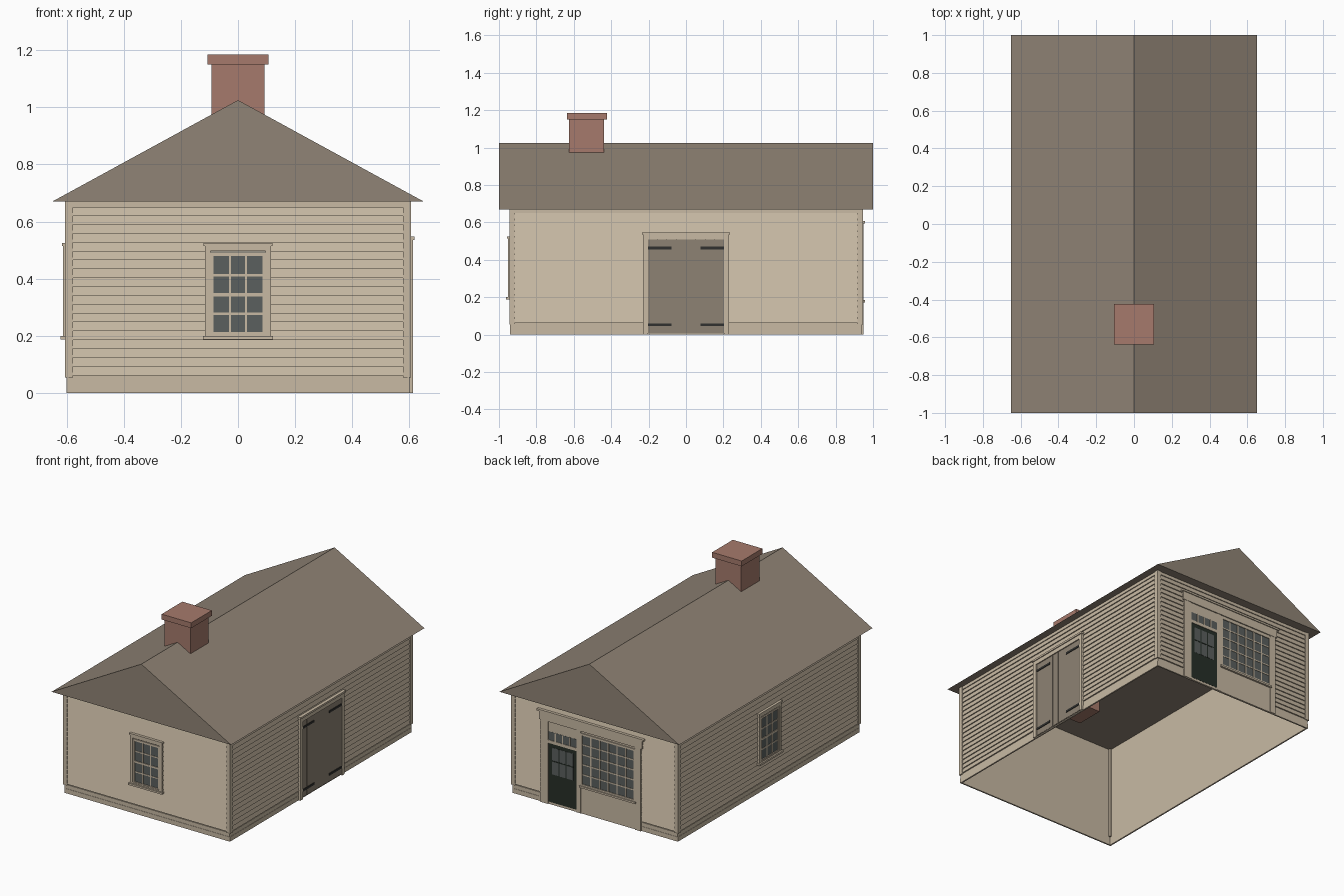
import bpy, bmesh, math
from mathutils import Matrix, Vector

cube = bpy.data.objects.get("Cube")
if cube:
    bpy.data.objects.remove(cube, do_unlink=True)


def material(name, rgb):
    m = bpy.data.materials.new(name)
    m.use_nodes = True
    m.diffuse_color = (*rgb, 1)
    node = m.node_tree.nodes["Principled BSDF"]
    node.inputs["Base Color"].default_value = (*rgb, 1)
    node.inputs["Roughness"].default_value = 0.9
    return m


TAN = material("tan paint", (0.58, 0.49, 0.37))
ROOF = material("brown shingle", (0.28, 0.23, 0.18))
BRICK = material("red brick", (0.38, 0.195, 0.15))
GLASS = material("grey glass", (0.105, 0.117, 0.112))
PLANK = material("grey brown planks", (0.27, 0.225, 0.172))
GREEN = material("dark green paint", (0.02, 0.028, 0.021))
IRON = material("black iron", (0.03, 0.03, 0.028))

# House half sizes and eave height
HX, HY, EAVE = 0.6, 0.94, 0.67
SKIN = -0.007  # depth of the wall sheet behind the nominal wall plane


def finish(name, bm, mat):
    mesh = bpy.data.meshes.new(name)
    bmesh.ops.recalc_face_normals(bm, faces=bm.faces)
    bm.to_mesh(mesh)
    bm.free()
    mesh.materials.append(mat)
    ob = bpy.data.objects.new(name, mesh)
    bpy.context.collection.objects.link(ob)
    return ob


def add_box(bm, lo, hi):
    lo, hi = Vector(lo), Vector(hi)
    mat = Matrix.Translation((lo + hi) / 2) @ Matrix.Diagonal((*(hi - lo), 1))
    return bmesh.ops.create_cube(bm, size=1, matrix=mat)["verts"]


class Wall:
    """Places boxes on one wall: u runs to the viewer's right, d points outward."""

    def __init__(self, name, turn, half, dist):
        self.name, self.half, self.dist = name, half, dist
        self.rot = Matrix.Rotation(turn * math.pi / 2, 4, "Z")

    def build(self, part, boxes, mat, taper=0):
        bm = bmesh.new()
        for u0, u1, z0, z1, d in boxes:
            verts = add_box(bm, (u0, -self.dist - d, z0), (u1, -self.dist - SKIN, z1))
            for v in verts:
                if taper and v.co.z > (z0 + z1) / 2 and v.co.y < -self.dist:
                    v.co.y += taper
        bm.transform(self.rot)
        return finish(self.name + "_" + part, bm, mat)


def border(u0, u1, z0, z1, w, d):
    """Four boards framing a rectangle from the inside."""
    return [(u0, u0 + w, z0, z1, d), (u1 - w, u1, z0, z1, d),
            (u0 + w, u1 - w, z0, z0 + w, d), (u0 + w, u1 - w, z1 - w, z1, d)]


def grid_bars(u0, u1, z0, z1, cols, rows, w, d):
    """Glazing bars splitting a rectangle into panes."""
    bars = []
    for i in range(1, cols):
        u = u0 + (u1 - u0) * i / cols
        bars.append((u - w / 2, u + w / 2, z0, z1, d))
    for i in range(1, rows):
        z = z0 + (z1 - z0) * i / rows
        bars.append((u0, u1, z - w / 2, z + w / 2, d - 0.0005))
    return bars


front = Wall("front", 0, HX, HY)
left = Wall("left", 1, HY, HX)
back = Wall("back", 2, HX, HY)
right = Wall("right", 3, HY, HX)

# Wall shell, open at the bottom
bm = bmesh.new()
add_box(bm, (-HX - SKIN, -HY - SKIN, 0), (HX + SKIN, HY + SKIN, EAVE))
caps = [f for f in bm.faces if abs(f.normal.z) > 0.5]
bmesh.ops.delete(bm, geom=caps, context="FACES_ONLY")
shell = finish("wall_shell", bm, TAN)
thick = shell.modifiers.new("thickness", "SOLIDIFY")
thick.thickness = 0.004

# Clapboard siding and skirting on every wall
ROWS, PITCH, SIDING_TOP = 18, 0.031, 0.62
for wall in (front, left, back, right):
    e = wall.half - 0.022
    boards = []
    for i in range(ROWS + 1):
        z = SIDING_TOP - PITCH * i
        boards.append((-e, e, z, min(z + PITCH, 0.65), 0.002))
    wall.build("clapboards", boards, TAN, taper=0.007)
    wall.build("frieze", [(-e, e, 0.65, EAVE, 0.001)], TAN)
    h = wall.half
    wall.build("skirting", [(-h, h, 0, 0.03, 0), (-h, h, 0.03, 0.056, -0.002)], TAN)

# Corner boards
bm = bmesh.new()
for sx in (-1, 1):
    for sy in (-1, 1):
        xs = sorted((sx * 0.578, sx * 0.605))
        ys = sorted((sy * 0.918, sy * 0.945))
        add_box(bm, (xs[0], ys[0], 0.055), (xs[1], ys[1], EAVE))
finish("corner_boards", bm, TAN)

# Roof: solid gable with a flat soffit
bm = bmesh.new()
tri = [bm.verts.new(p) for p in ((-0.65, -1, EAVE), (0.65, -1, EAVE), (0, -1, 1.025))]
face = bm.faces.new(tri)
ext = bmesh.ops.extrude_face_region(bm, geom=[face])["geom"]
new_verts = [g for g in ext if isinstance(g, bmesh.types.BMVert)]
bmesh.ops.translate(bm, verts=new_verts, vec=(0, 2, 0))
finish("roof", bm, ROOF)

# Chimney stack and cap
bm = bmesh.new()
add_box(bm, (-0.093, -0.625, 0.54), (0.093, -0.438, 1.15))
add_box(bm, (-0.107, -0.637, 1.15), (0.107, -0.423, 1.185))
finish("chimney", bm, BRICK)

# Sash windows, front and right
for wall in (front, right):
    wall.build("window_glass", [(-0.1, 0.1, 0.205, 0.495, 0.004)], GLASS)
    wall.build("window_casing", border(-0.115, 0.115, 0.19, 0.515, 0.018, 0.012), TAN)
    wall.build("window_sash", border(-0.098, 0.098, 0.2, 0.492, 0.013, 0.009), TAN)
    bars = grid_bars(-0.085, 0.085, 0.21, 0.48, 3, 4, 0.008, 0.007)
    wall.build("window_bars", bars + [(-0.085, 0.085, 0.338, 0.35, 0.008)], TAN)
    wall.build("window_cap", [(-0.12, 0.12, 0.515, 0.525, 0.016)], TAN)
    wall.build("window_sill", [(-0.122, 0.122, 0.188, 0.2, 0.022)], TAN)

# Plank double door on the left wall
left.build("door_backing", [(-0.205, 0.205, 0.005, 0.51, 0.003)], PLANK)
step = 0.41 / 8
planks = [(-0.205 + i * step + 0.001, -0.205 + (i + 1) * step - 0.001, 0.008, 0.508, 0.005)
          for i in range(8)]
left.build("door_planks", planks, PLANK)
casing = [(s * 0.217 - 0.013, s * 0.217 + 0.013, 0, 0.535, 0.012) for s in (-1, 1)]
left.build("door_casing", casing + [(-0.204, 0.204, 0.508, 0.535, 0.012)], TAN)
left.build("door_cap", [(-0.235, 0.235, 0.535, 0.547, 0.018)], TAN)
hinges = [(min(s * 0.205, s * 0.078), max(s * 0.205, s * 0.078), z - 0.007, z + 0.007, 0.009)
          for s in (-1, 1) for z in (0.053, 0.463)]
left.build("door_hinges", hinges, IRON)

# Shopfront on the back wall: panel, pilasters and header
back.build("shop_panel", [(-0.39, 0.33, 0, 0.57, 0.003)], TAN)
back.build("shop_pilasters", [(-0.392, -0.35, 0, 0.54, 0.008),
                              (0.295, 0.335, 0, 0.54, 0.008),
                              (-0.13, -0.1, 0, 0.54, 0.006)], TAN)
back.build("shop_header", [(-0.4, 0.345, 0.54, 0.595, 0.01),
                           (-0.412, 0.36, 0.595, 0.607, 0.016)], TAN)

# Shop door with glazed upper half and transom
back.build("shop_door", [(-0.335, -0.13, 0.015, 0.4, 0.004)], GREEN)
back.build("shop_door_glass", [(-0.31, -0.155, 0.2, 0.375, 0.005)], GLASS)
back.build("shop_door_bars", grid_bars(-0.31, -0.155, 0.2, 0.375, 3, 2, 0.007, 0.007), GREEN)
back.build("transom_glass", [(-0.335, -0.13, 0.42, 0.475, 0.004)], GLASS)
back.build("transom_bars", grid_bars(-0.335, -0.13, 0.42, 0.475, 4, 1, 0.008, 0.007), TAN)
back.build("shop_door_casing", [(-0.35, -0.335, 0, 0.54, 0.007),
                                (-0.335, -0.13, 0.4, 0.42, 0.007)], TAN)

# Shop display window
back.build("display_glass", [(-0.095, 0.295, 0.19, 0.52, 0.004)], GLASS)
back.build("display_frame", border(-0.1, 0.298, 0.182, 0.527, 0.013, 0.009), TAN)
back.build("display_bars", grid_bars(-0.09, 0.288, 0.192, 0.518, 6, 5, 0.008, 0.007), TAN)
back.build("display_sill", [(-0.105, 0.3, 0.172, 0.184, 0.016)], TAN)
